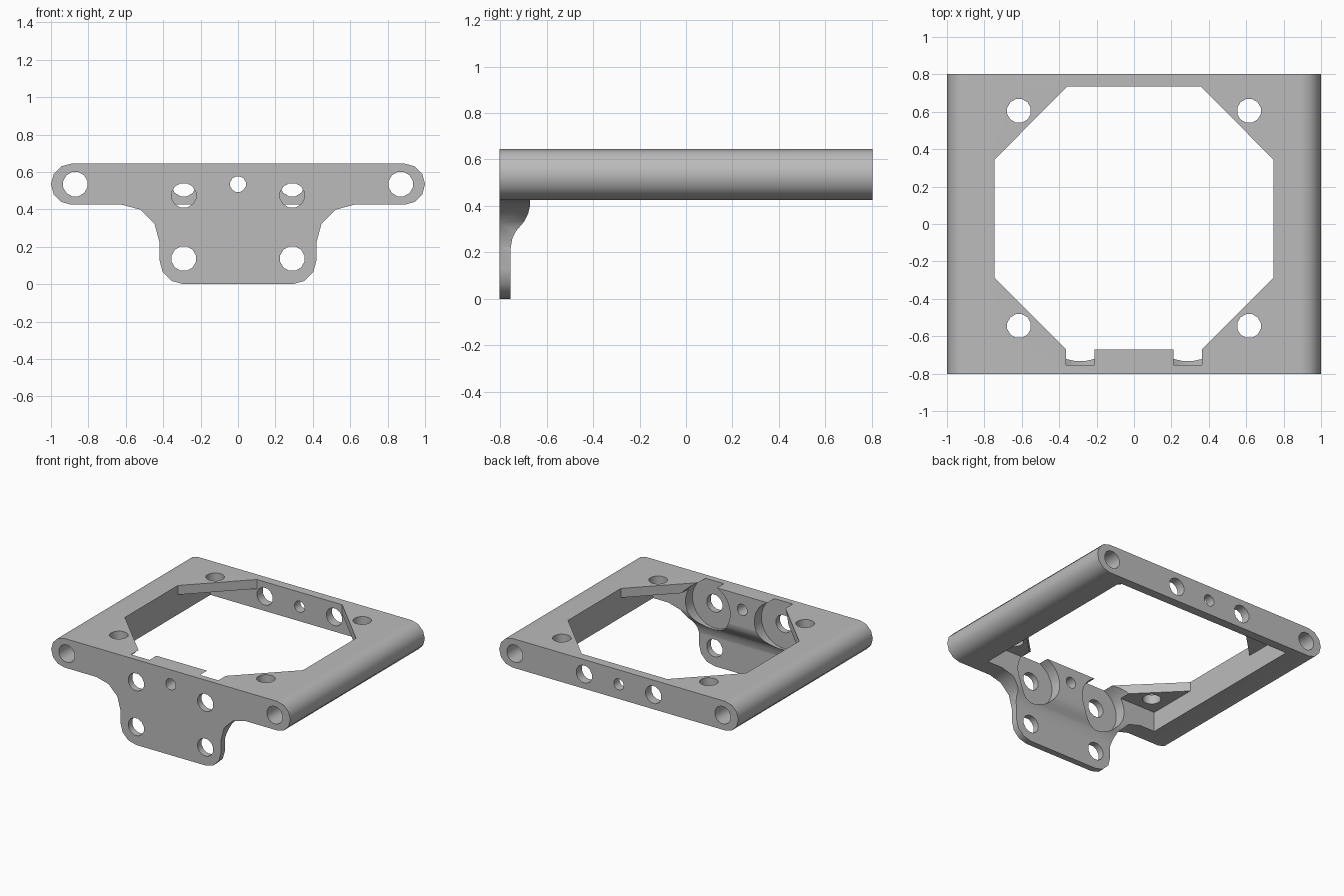
import bpy, bmesh, math
from mathutils import Vector

if "Cube" in bpy.data.objects:
    bpy.data.objects.remove(bpy.data.objects["Cube"])

grey = bpy.data.materials.new("plain grey")
grey.use_nodes = True
grey.diffuse_color = (0.5, 0.5, 0.5, 1)
grey.node_tree.nodes["Principled BSDF"].inputs["Base Color"].default_value = grey.diffuse_color


def prism(name, points, axis, low, high):
    """Extrude a 2D outline along an axis (x: points are y,z; y: x,z; z: x,y)."""
    place = {"x": lambda a, b, d: (d, a, b),
             "y": lambda a, b, d: (a, d, b),
             "z": lambda a, b, d: (a, b, d)}[axis]
    bm = bmesh.new()
    face = bm.faces.new([bm.verts.new(place(a, b, low)) for a, b in points])
    out = bmesh.ops.extrude_face_region(bm, geom=[face])
    moved = [v for v in out["geom"] if isinstance(v, bmesh.types.BMVert)]
    bmesh.ops.translate(bm, verts=moved, vec=Vector(place(0, 0, high - low)))
    bmesh.ops.recalc_face_normals(bm, faces=bm.faces)
    mesh = bpy.data.meshes.new(name)
    bm.to_mesh(mesh)
    bm.free()
    mesh.materials.append(grey)
    obj = bpy.data.objects.new(name, mesh)
    bpy.context.collection.objects.link(obj)
    return obj


def combine(target, tool, operation):
    """Apply a boolean and discard the tool."""
    mod = target.modifiers.new("boolean", "BOOLEAN")
    mod.operation, mod.object, mod.solver = operation, tool, "EXACT"
    bpy.context.view_layer.objects.active = target
    bpy.ops.object.modifier_apply(modifier=mod.name)
    bpy.data.objects.remove(tool)


def arc(cx, cy, r, start, end, steps):
    angles = [math.radians(start + (end - start) * i / steps) for i in range(steps + 1)]
    return [(cx + r * math.cos(a), cy + r * math.sin(a)) for a in angles]


def bore(target, cx, cy, r, axis, low, high, sides=12):
    ring = arc(cx, cy, r, 180 / sides, 360 + 180 / sides, sides)[:-1]
    combine(target, prism("bore", ring, axis, low, high), "DIFFERENCE")


def mirrored(half):
    return half + [(-x, y) for x, y in reversed(half)]


TOP, BOTTOM, MID = 0.645, 0.425, 0.535
FRONT, BACK = -0.803, 0.803
INNER_FRONT, INNER_BACK, INNER_X = -0.672, 0.735, 0.745

# Frame slab with rounded sides
frame = prism("mounting_frame", mirrored(arc(0.89, MID, 0.11, -90, 90, 6)), "y", FRONT, BACK)

# Recess below the corner gussets
recess = [(-INNER_X, INNER_FRONT), (INNER_X, INNER_FRONT),
          (INNER_X, INNER_BACK), (-INNER_X, INNER_BACK)]
combine(frame, prism("recess", recess, "z", 0.3, 0.575), "DIFFERENCE")

# Eight-sided opening through the top
opening = mirrored([(0.36, INNER_FRONT), (INNER_X, -0.287),
                    (INNER_X, 0.345), (0.357, INNER_BACK)])
combine(frame, prism("opening", opening, "z", 0.5, 0.8), "DIFFERENCE")

# Front bracket: flared side section trimmed to a filleted outline
section = [(FRONT, 0), (-0.755, 0), (-0.755, 0.22), (-0.748, 0.26), (-0.733, 0.29),
           (-0.695, 0.335), (-0.68, 0.365), (INNER_FRONT, 0.4),
           (INNER_FRONT, 0.5), (FRONT, 0.5)]
outline = mirrored(arc(0.29, 0.13, 0.13, -90, 0, 3)
                   + arc(0.62, 0.225, 0.2, 180, 90, 3) + [(0.62, 0.49)])
bracket = prism("bracket", section, "x", -0.8, 0.8)
combine(bracket, prism("outline", outline, "y", -1, 0), "INTERSECT")
combine(frame, bracket, "UNION")

for side in (-1, 1):
    # Round pockets behind the upper bracket holes
    bore(frame, side * 0.288, 0.475, 0.187, "y", -0.755, -0.45, 24)
    # Bracket, rear wall and long side holes
    bore(frame, side * 0.29, 0.475, 0.067, "y", -0.9, -0.6)
    bore(frame, side * 0.29, 0.137, 0.067, "y", -0.9, -0.6)
    bore(frame, side * 0.29, MID, 0.067, "y", 0.65, 0.9)
    bore(frame, side * 0.87, MID, 0.067, "y", -0.9, 0.9)
    # Vertical gusset holes
    for y in (-0.545, 0.605):
        bore(frame, side * 0.615, y, 0.065, "z", 0.3, 0.8)

# Small central holes
bore(frame, 0, MID, 0.043, "y", -0.9, -0.6)
bore(frame, 0, MID, 0.043, "y", 0.65, 0.9)

# Smooth the curves, keep flats flat
bpy.ops.object.select_all(action="DESELECT")
frame.select_set(True)
bpy.context.view_layer.objects.active = frame
bpy.ops.object.shade_smooth_by_angle(angle=math.radians(35))
weighted = frame.modifiers.new("weighted normals", "WEIGHTED_NORMAL")
weighted.keep_sharp = True
